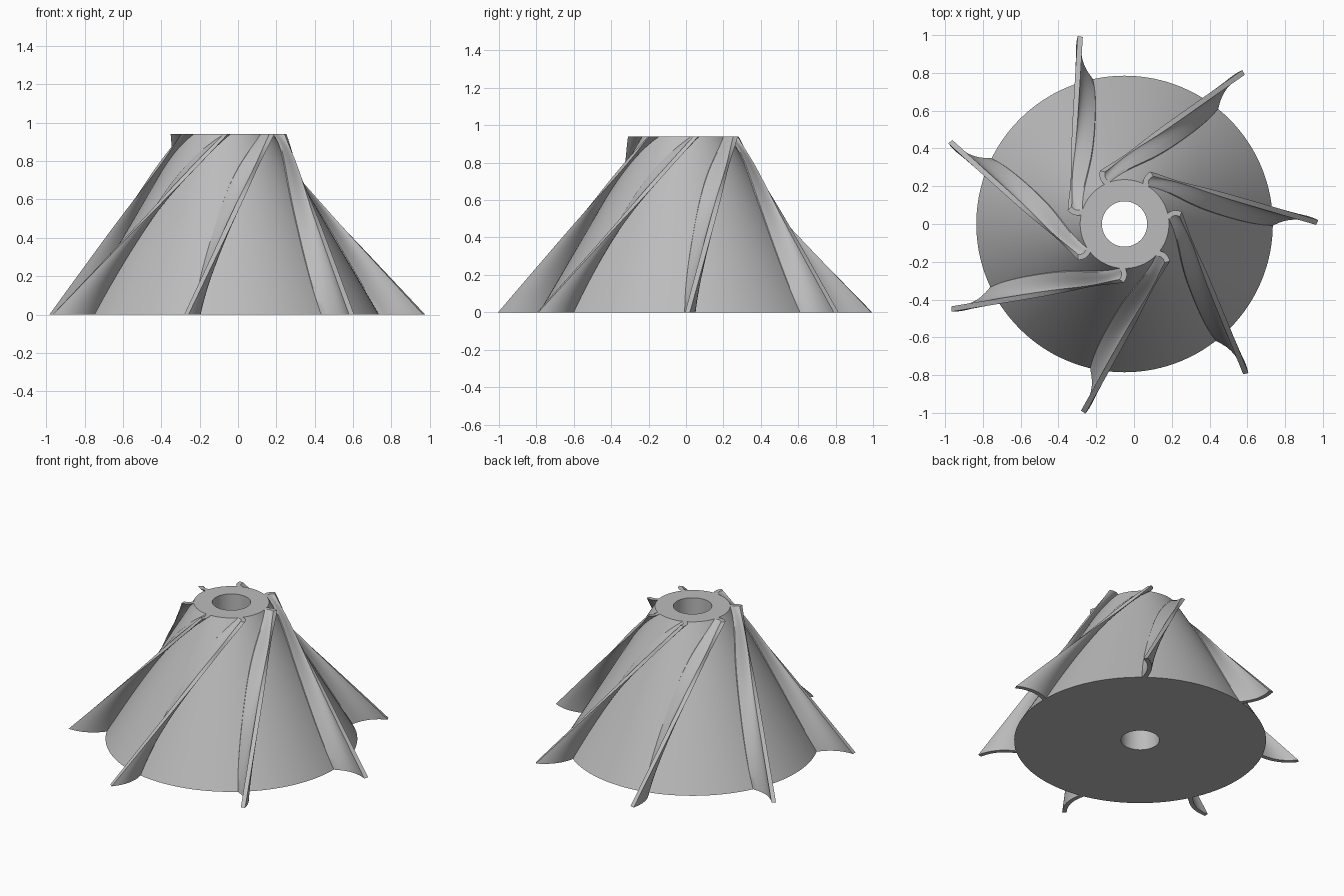
import bpy, bmesh, math
from mathutils import Vector

cube = bpy.data.objects.get("Cube")
if cube:
    bpy.data.objects.remove(cube, do_unlink=True)

HEIGHT, R_BASE, R_TOP, R_BORE = 0.94, 0.785, 0.235, 0.12
CENTRE_X = -0.05
BLADES = 7

grey = bpy.data.materials.new("plain grey")
grey.use_nodes = True
grey.diffuse_color = (0.5, 0.5, 0.5, 1)
grey.node_tree.nodes["Principled BSDF"].inputs["Base Color"].default_value = (0.5, 0.5, 0.5, 1)


def finish(name, bm):
    bmesh.ops.recalc_face_normals(bm, faces=bm.faces)
    mesh = bpy.data.meshes.new(name)
    bm.to_mesh(mesh)
    bm.free()
    mesh.materials.append(grey)
    obj = bpy.data.objects.new(name, mesh)
    obj.location.x = CENTRE_X
    bpy.context.collection.objects.link(obj)
    bpy.ops.object.select_all(action='DESELECT')
    obj.select_set(True)
    bpy.context.view_layer.objects.active = obj
    bpy.ops.object.shade_smooth_by_angle(angle=math.radians(30))
    return obj


def bridge(bm, a, b):
    """Join two closed rings of vertices with quads."""
    for i in range(len(a)):
        j = (i + 1) % len(a)
        bm.faces.new((a[i], a[j], b[j], b[i]))


def polar(r, degrees):
    a = math.radians(degrees)
    return Vector((r * math.cos(a), r * math.sin(a)))


# Conical hub with a bore through it
bm = bmesh.new()
rings = []
for r, z in ((R_BASE, 0), (R_TOP, HEIGHT), (R_BORE, HEIGHT), (R_BORE, 0)):
    rings.append([bm.verts.new((*polar(r, 360 * k / 128), z)) for k in range(128)])
for k in range(4):
    bridge(bm, rings[k], rings[(k + 1) % 4])
finish("hub", bm)


# Swept blade: stacked curved sections between the root on the hub and a straight outer edge
def section(t, steps=8, half=0.014):
    r = R_BASE + (R_TOP - R_BASE) * t
    root = polar(r, 0.5 + 61 * (0.4 * t ** 2 + 0.6 * t ** 8))
    tip = Vector((1.02, 0.008)).lerp(Vector((0.145, 0.265)), t)
    bulge = Vector((-root.y, root.x)).normalized() * 0.03 * (1 - 0.6 * t)
    line = [root * (1 - 0.03 / r)]
    for k in range(steps + 1):
        s = k / steps
        line.append(root.lerp(tip, s) + bulge * 4 * s * (1 - s))
    left, right = [], []
    for k, p in enumerate(line):
        d = (line[min(k + 1, steps + 1)] - line[max(k - 1, 0)]).normalized()
        n = Vector((-d.y, d.x)) * half
        left.append(p + n)
        right.append(p - n)
    return left + right[::-1]


def add_blade(index):
    bm = bmesh.new()
    levels = 32
    rings = []
    for k in range(levels + 1):
        t = k / levels
        rings.append([bm.verts.new((p.x, p.y, HEIGHT * t)) for p in section(t)])
    for a, b in zip(rings, rings[1:]):
        bridge(bm, a, b)
    # End caps as quad strips
    for ring in (rings[0], rings[-1]):
        n = len(ring)
        for i in range(n // 2 - 1):
            bm.faces.new((ring[i], ring[i + 1], ring[n - 2 - i], ring[n - 1 - i]))
    blade = finish(f"blade_{index + 1}", bm)
    blade.rotation_euler.z = 2 * math.pi * index / BLADES


for i in range(BLADES):
    add_blade(i)
